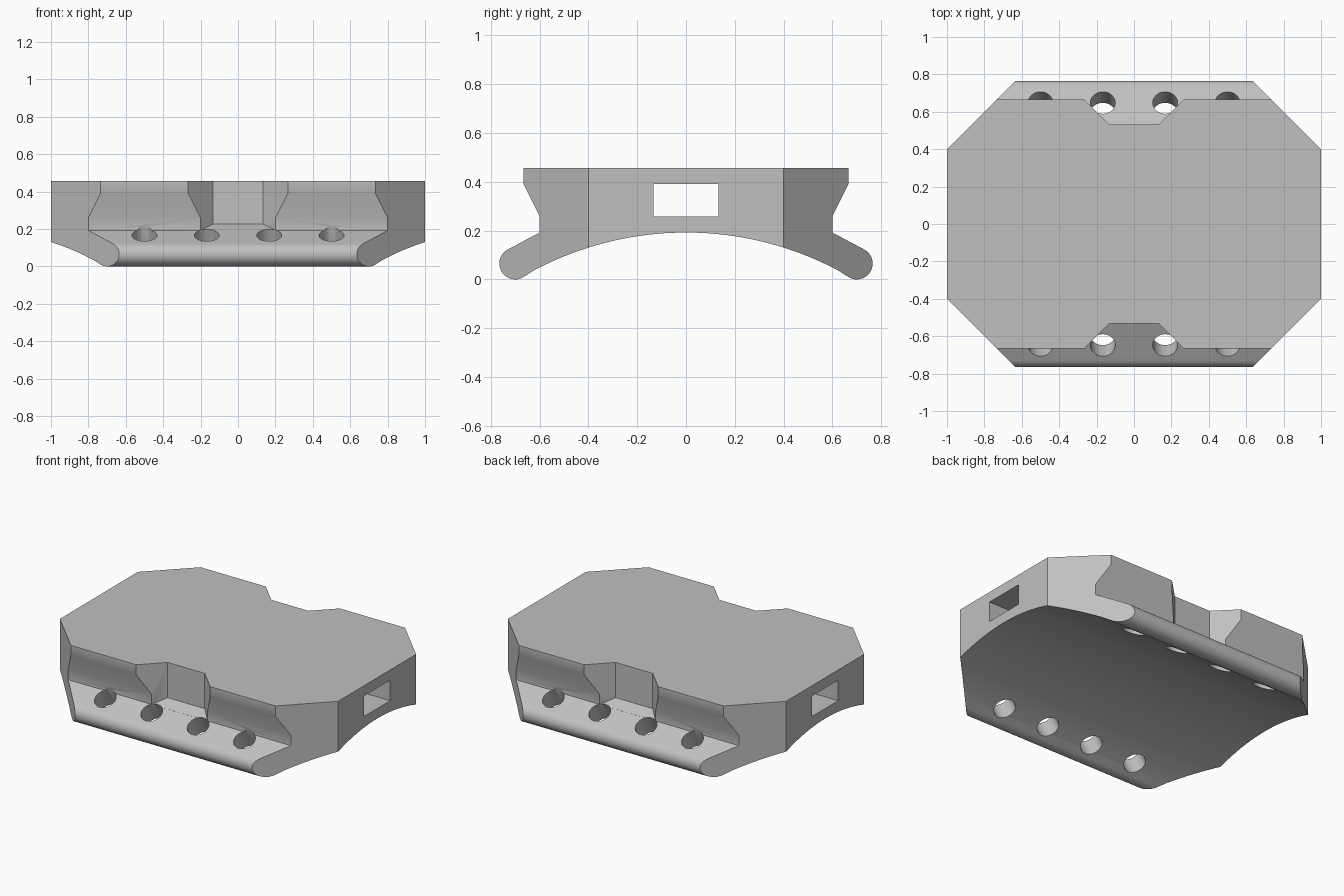
import bpy
import bmesh
from math import cos, sin, sqrt, radians
from mathutils import Matrix, Vector

default = bpy.data.objects.get("Cube")
if default:
    bpy.data.objects.remove(default, do_unlink=True)

grey = bpy.data.materials.new("plain grey")
colour = (0.53, 0.53, 0.53, 1)
grey.diffuse_color = colour
grey.use_nodes = True
grey.node_tree.nodes["Principled BSDF"].inputs["Base Color"].default_value = colour


def add_object(name, bm):
    bmesh.ops.recalc_face_normals(bm, faces=bm.faces)
    mesh = bpy.data.meshes.new(name)
    bm.to_mesh(mesh)
    bm.free()
    mesh.materials.append(grey)
    obj = bpy.data.objects.new(name, mesh)
    bpy.context.collection.objects.link(obj)
    return obj


def prism(name, base, offset):
    """Extrude a closed outline of 3D points along an offset."""
    bm = bmesh.new()
    face = bm.faces.new([bm.verts.new(p) for p in base])
    grown = bmesh.ops.extrude_face_region(bm, geom=[face], use_keep_orig=True)
    verts = [g for g in grown["geom"] if isinstance(g, bmesh.types.BMVert)]
    bmesh.ops.translate(bm, verts=verts, vec=offset)
    return add_object(name, bm)


def cut(target, cutter, operation="DIFFERENCE"):
    mod = target.modifiers.new(cutter.name, "BOOLEAN")
    mod.object, mod.operation, mod.solver = cutter, operation, "EXACT"
    bpy.context.view_layer.objects.active = target
    bpy.ops.object.modifier_apply(modifier=mod.name)
    bpy.data.objects.remove(cutter, do_unlink=True)


# Side profile: dovetail block, sloping flange, round lip, arched underside
TOP, WALL, SHELF, SLOPE = 0.457, 0.60, 0.192, 0.52
LIP_Y, LIP_R, ARCH_R = 0.70, 0.065, 1.33
half = [(0.665, TOP), (0.665, 0.39), (WALL, 0.26), (WALL, SHELF)]
for i in range(17):
    a = radians(62 - i * 182 / 16)
    half.append((LIP_Y + LIP_R * cos(a), LIP_R + LIP_R * sin(a)))
for i in range(1, 17):
    y = 0.667 * (1 - i / 16)
    half.append((y, SHELF - ARCH_R + sqrt(ARCH_R ** 2 - y * y)))
profile = half + [(-y, z) for y, z in reversed(half[:-1])]
body = prism("mount_block", [(-1.2, y, z) for y, z in profile], (2.4, 0, 0))

# Chamfered plan
plan = [(1, 0.4), (0.5, 0.9), (-0.5, 0.9), (-1, 0.4)]
plan += [(-x, -y) for x, y in plan]
cut(body, prism("plan_cutter", [(x, y, -0.5) for x, y in plan], (0, 0, 1.5)), "INTERSECT")

# Slot running through from side to side
slot = [(-0.133, 0.257), (0.133, 0.257), (0.133, 0.39), (-0.133, 0.39)]
cut(body, prism("slot_cutter", [(-1.5, y, z) for y, z in slot], (3, 0, 0)))

# Notches and tilted holes along both flanges
for side in (-1, 1):
    notch = [(-0.133, 0.532), (0.133, 0.532), (0.333, 0.732), (-0.333, 0.732)]
    base = [(x, side * y, SHELF + 0.0005 + (WALL - y) * SLOPE) for x, y in notch]
    cut(body, prism("notch_cutter", base, (0, 0, 0.6)))

    axis = Vector((0, side * 0.46, 0.888))
    turn = axis.to_track_quat("Z", "Y").to_matrix().to_4x4()
    for x in (-0.5, -0.1667, 0.1667, 0.5):
        centre = Vector((x, side * 0.648, 0.167)) - axis * 0.1
        bm = bmesh.new()
        bmesh.ops.create_cone(bm, cap_ends=True, segments=32, radius1=0.0667,
                              radius2=0.0667, depth=0.26,
                              matrix=Matrix.Translation(centre) @ turn)
        cut(body, add_object("hole_cutter", bm))

bpy.ops.object.select_all(action="DESELECT")
body.select_set(True)
bpy.context.view_layer.objects.active = body
bpy.ops.object.shade_smooth_by_angle(angle=radians(30))
